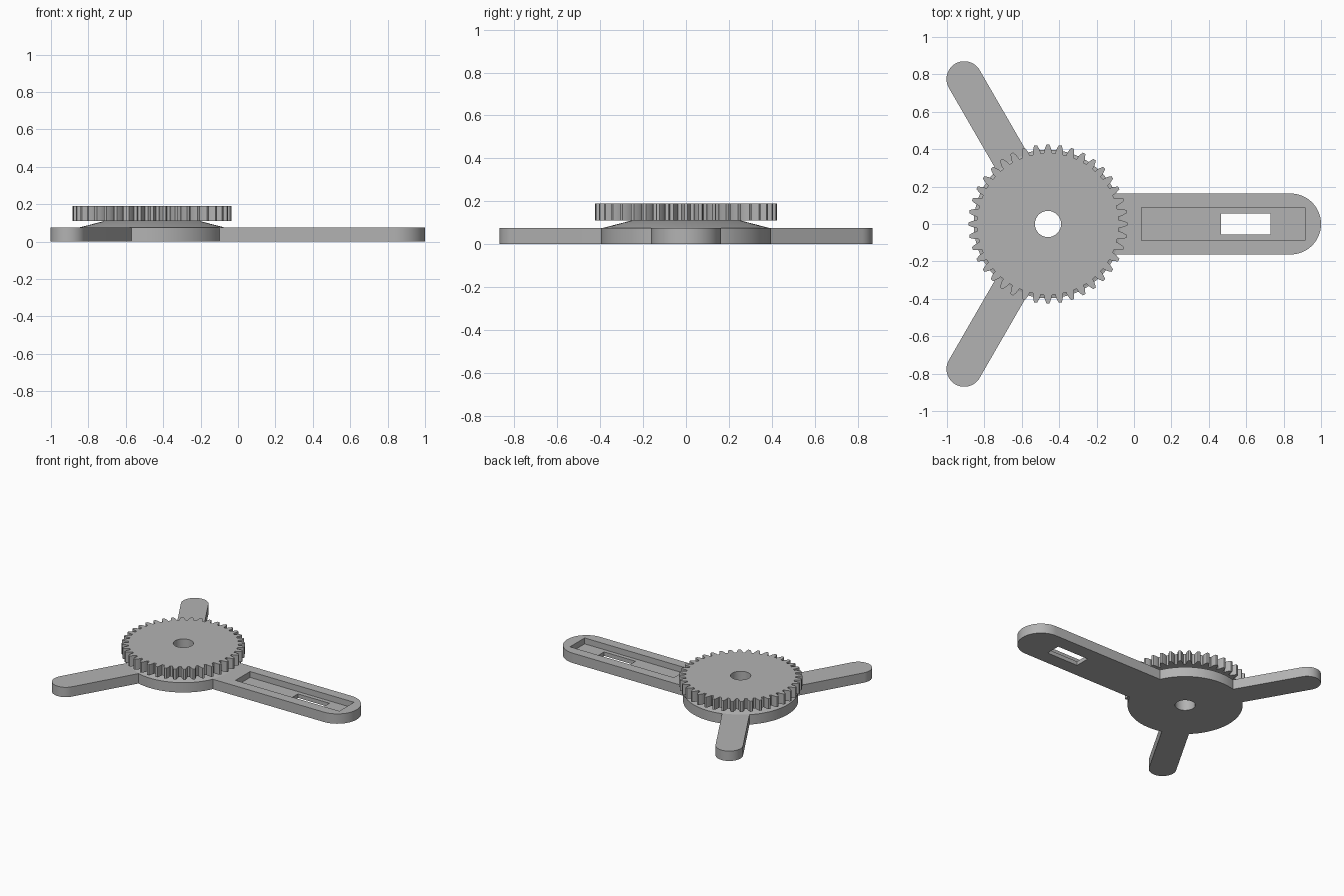
import bpy, bmesh
from math import pi, sin, cos, acos, tan, radians, sqrt
from mathutils import Matrix

cube = bpy.data.objects.get("Cube")
if cube:
    bpy.data.objects.remove(cube, do_unlink=True)

HUB_X = -0.46          # axis shared by the disc, cone, gear and bore
PLATE = 0.075          # plate thickness
GEAR_Z, TOP_Z = 0.11, 0.19

grey = bpy.data.materials.new("plain grey")
grey.use_nodes = True
colour = (0.45, 0.45, 0.45, 1)
grey.diffuse_color = colour
grey.node_tree.nodes["Principled BSDF"].inputs["Base Color"].default_value = colour


def arc(radius, start, end, steps, cx=0.0):
    return [(cx + radius * cos(start + (end - start) * i / steps),
             radius * sin(start + (end - start) * i / steps)) for i in range(steps + 1)]


def circle(radius, steps=128):
    return arc(radius, 0, 2 * pi, steps)[:-1]


def loft(name, bottom, top, z0, z1, angle=0.0, x=HUB_X):
    """Solid between two matching outlines, turned about a vertical axis at x."""
    bm = bmesh.new()
    low = [bm.verts.new((px, py, z0)) for px, py in bottom]
    high = [bm.verts.new((px, py, z1)) for px, py in top]
    bm.faces.new(low[::-1])
    bm.faces.new(high)
    n = len(low)
    for i in range(n):
        j = (i + 1) % n
        bm.faces.new((low[i], low[j], high[j], high[i]))
    bm.transform(Matrix.Translation((x, 0, 0)) @ Matrix.Rotation(angle, 4, "Z"))
    mesh = bpy.data.meshes.new(name)
    bm.to_mesh(mesh)
    bm.free()
    mesh.materials.append(grey)
    obj = bpy.data.objects.new(name, mesh)
    bpy.context.collection.objects.link(obj)
    return obj


def prism(name, outline, z0, z1, angle=0.0, x=HUB_X):
    return loft(name, outline, outline, z0, z1, angle, x)


def box(name, x0, x1, half, z0, z1):
    return prism(name, [(x0, -half), (x1, -half), (x1, half), (x0, half)], z0, z1, x=0)


def arm_outline(length, half):
    return [(0, -half)] + arc(half, -pi / 2, pi / 2, 32, length) + [(0, half)]


def activate(obj):
    bpy.ops.object.select_all(action="DESELECT")
    obj.select_set(True)
    bpy.context.view_layer.objects.active = obj


def combine(obj, tool, operation):
    activate(obj)
    mod = obj.modifiers.new(operation, "BOOLEAN")
    mod.operation, mod.solver, mod.object = operation, "EXACT", tool
    bpy.ops.object.modifier_apply(modifier=mod.name)
    bpy.data.objects.remove(tool, do_unlink=True)


# Base plate: disc with one long arm and two slim legs
base = prism("base_plate", circle(0.397), 0, PLATE)
for length, half, angle in ((1.297, 0.163, 0), (0.895, 0.095, 2 * pi / 3), (0.895, 0.095, -2 * pi / 3)):
    combine(base, prism("arm", arm_outline(length, half), 0, PLATE, angle), "UNION")

# Long recess with a through slot
combine(base, box("recess", 0.04, 0.915, 0.088, 0.03, 0.2), "DIFFERENCE")
combine(base, box("slot", 0.465, 0.73, 0.057, -0.1, 0.2), "DIFFERENCE")

# Conical collar under the gear
collar = loft("collar", circle(0.39), circle(0.255), PLATE, GEAR_Z)


# Spur gear with involute flanks
def gear_outline(teeth, tip, root):
    pitch = tip * teeth / (teeth + 2)
    base_r = pitch * cos(radians(20))

    def inv(a):
        return tan(a) - a

    def half_angle(r):
        return pi / (2 * teeth) + inv(radians(20)) - inv(acos(min(1, base_r / r)))

    steps = 5
    radii = [base_r + (tip - base_r) * i / steps for i in range(steps + 1)]
    flank = [(root, half_angle(base_r) + 0.004)] + [(r, half_angle(r)) for r in radii]
    tooth = [(r, -a) for r, a in flank] + [(r, a) for r, a in reversed(flank)]
    return [(r * cos(a + 2 * pi * k / teeth), r * sin(a + 2 * pi * k / teeth))
            for k in range(teeth) for r, a in tooth]


gear = prism("gear", gear_outline(40, 0.425, 0.379), GEAR_Z, TOP_Z)

# Bore through everything, then shading
for obj in (base, collar, gear):
    combine(obj, prism("bore", circle(0.07, 64), -0.1, 0.4), "DIFFERENCE")
    activate(obj)
    bpy.ops.object.shade_smooth_by_angle(angle=radians(25))
